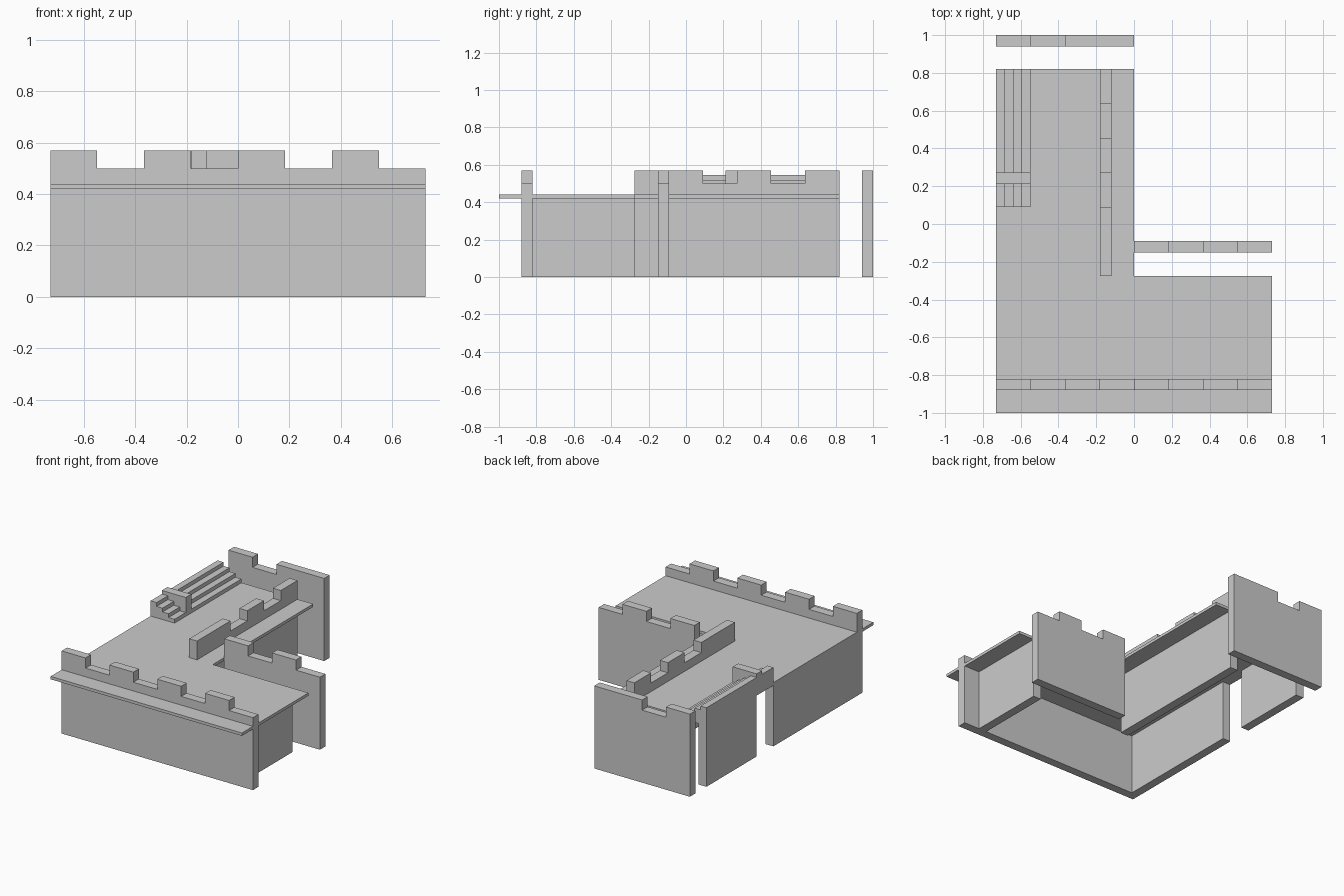
import bpy, bmesh

if "Cube" in bpy.data.objects:
    bpy.data.objects.remove(bpy.data.objects["Cube"])

P = 0.1825          # battlement pitch
T = 0.06            # wall thickness
LOW, HIGH = 0.50, 0.57
FLOOR0, FLOOR1 = 0.42, 0.44


def prism(name, pts, axis, a, b):
    """Extrude a closed 2D outline along an axis from a to b."""
    def place(p, t):
        return {"x": (t, p[0], p[1]), "y": (p[0], t, p[1]), "z": (p[0], p[1], t)}[axis]
    bm = bmesh.new()
    lo = [bm.verts.new(place(p, a)) for p in pts]
    hi = [bm.verts.new(place(p, b)) for p in pts]
    n = len(pts)
    bm.faces.new(lo)
    bm.faces.new(hi[::-1])
    for i in range(n):
        j = (i + 1) % n
        bm.faces.new((lo[i], hi[i], hi[j], lo[j]))
    bmesh.ops.recalc_face_normals(bm, faces=bm.faces)
    me = bpy.data.meshes.new(name)
    bm.to_mesh(me)
    bm.free()
    ob = bpy.data.objects.new(name, me)
    bpy.context.collection.objects.link(ob)
    return ob


def box(name, x0, x1, y0, y1, z0, z1):
    return prism(name, [(x0, y0), (x1, y0), (x1, y1), (x0, y1)], "z", z0, z1)


def battlement(name, start, pattern, axis, a, b):
    """Wall whose top follows a pattern of high (1) and low (0) segments."""
    pts = [(start, 0)]
    prev = None
    for i, up in enumerate(pattern):
        if up != prev:
            h = HIGH if up else LOW
            if prev is not None:
                pts.append((start + i * P, HIGH if prev else LOW))
            pts.append((start + i * P, h))
        prev = up
    end = start + len(pattern) * P
    pts += [(end, HIGH if prev else LOW), (end, 0)]
    return prism(name, pts, axis, a, b)


# L-shaped roof walkway
prism("walkway_floor",
      [(-0.73, -1), (0.73, -1), (0.73, -0.275), (0, -0.275), (0, 0.82), (-0.73, 0.82)],
      "z", FLOOR0, FLOOR1)

# Crenellated walls
battlement("front_wall", -0.73, [1, 0, 1, 0, 1, 0, 1, 0], "y", -0.88, -0.82)
battlement("inner_side_wall", -0.275, [1, 1, 0, 1, 0, 1], "x", -0.18, -0.12)
battlement("detached_wing_wall", 0, [1, 0, 1, 0], "y", -0.15, -0.09)
battlement("detached_back_wall", -0.73, [1, 0, 1, 1], "y", 0.94, 1.0)

# Plain walls under the walkway, with a doorway gap on the left side
box("right_wall", 0.55, 0.61, -0.82, -0.275, 0, FLOOR0)
box("left_wall_front", -0.73, -0.73 + T, -0.82, 0.09, 0, FLOOR0)
box("left_wall_back", -0.73, -0.73 + T, 0.2725, 0.82, 0, FLOOR0)

# Long steps rising to the left edge
steps, rise, run = 4, 0.105 / 4, P / 4
profile = [(-0.73, FLOOR1), (-0.73, FLOOR1 + steps * rise)]
for i in range(steps):
    x = -0.73 + (i + 1) * run
    profile += [(x, FLOOR1 + (steps - i) * rise), (x, FLOOR1 + (steps - i - 1) * rise)]
prism("parapet_steps", profile, "y", 0.09, 0.82)

# Raised block crossing the steps
box("step_divider", -0.73, -0.73 + P, 0.2125, 0.2725, FLOOR1, HIGH)
